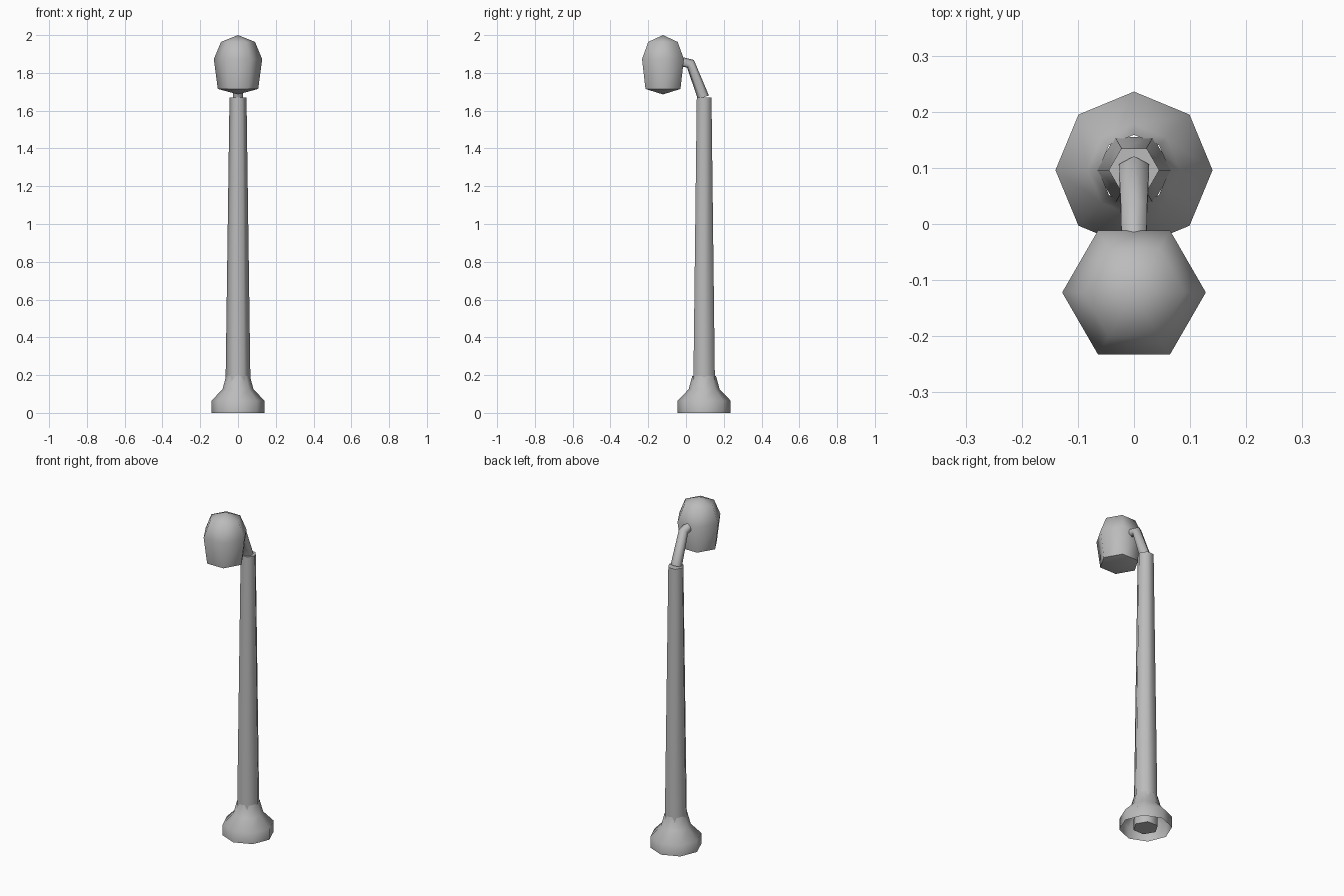
import bpy, bmesh, math
from mathutils import Vector

cube = bpy.data.objects.get("Cube")
if cube:
    bpy.data.objects.remove(cube, do_unlink=True)

GREY = (0.5, 0.5, 0.5, 1)
grey = bpy.data.materials.new("grey_metal")
grey.use_nodes = True
grey.diffuse_color = GREY
grey.node_tree.nodes["Principled BSDF"].inputs["Base Color"].default_value = GREY


def finish(name, bm):
    """Turn a bmesh into a softly shaded grey object."""
    bmesh.ops.remove_doubles(bm, verts=bm.verts, dist=0.0001)
    bmesh.ops.recalc_face_normals(bm, faces=bm.faces)
    mesh = bpy.data.meshes.new(name)
    bm.to_mesh(mesh)
    bm.free()
    mesh.materials.append(grey)
    obj = bpy.data.objects.new(name, mesh)
    bpy.context.collection.objects.link(obj)
    bpy.ops.object.select_all(action="DESELECT")
    obj.select_set(True)
    bpy.context.view_layer.objects.active = obj
    bpy.ops.object.shade_smooth_by_angle(angle=math.radians(62))
    return obj


def bridge(bm, rings):
    """Join consecutive rings of vertices with quads."""
    for low, high in zip(rings, rings[1:]):
        n = len(low)
        for i in range(n):
            j = (i + 1) % n
            bm.faces.new((low[i], low[j], high[j], high[i]))


def lathe(name, profile, sides, y, caps=False):
    """Revolve (radius, z) points about a vertical axis; radius 0 is a tip."""
    bm = bmesh.new()
    rings = []
    for r, z in profile:
        angles = [math.tau * i / sides for i in range(sides)]
        rings.append([bm.verts.new((r * math.cos(a), y + r * math.sin(a), z)) for a in angles])
    bridge(bm, rings)
    if caps:
        bm.faces.new(rings[0])
        bm.faces.new(rings[-1])
    return finish(name, bm)


def tube(name, path, sides):
    """Sweep a polygon with a corner on top along (y, z, radius) points."""
    bm = bmesh.new()
    pts = [Vector((0, y, z)) for y, z, r in path]
    rings = []
    for k, p in enumerate(pts):
        before = (p - pts[k - 1]).normalized() if k else Vector()
        after = (pts[k + 1] - p).normalized() if k + 1 < len(pts) else Vector()
        along = (before + after).normalized()
        up = along.cross(Vector((1, 0, 0)))
        r = path[k][2]
        rings.append([bm.verts.new(p + r * (up * math.cos(a) + Vector((math.sin(a), 0, 0))))
                      for a in (math.tau * i / sides for i in range(sides))])
    bridge(bm, rings)
    bm.faces.new(rings[0])
    bm.faces.new(rings[-1])
    return finish(name, bm)


POLE_Y, HEAD_Y = 0.096, -0.122

# Flared foot, open underneath and around the pole
lathe("base", [(0.14, 0), (0.14, 0.065), (0.082, 0.125), (0.063, 0.195)], 8, POLE_Y)

# Tapered pole standing inside the foot
lathe("pole", [(0.068, 0.003), (0.045, 1.67)], 6, POLE_Y, caps=True)

# Bent arm from the pole top to the back of the lamp
tube("arm", [(0.092, 1.67, 0.031), (0.024, 1.848, 0.027), (-0.06, 1.868, 0.025)], 6)

# Faceted lamp head with pointed top and bottom
lathe("lamp_head", [(0, 1.686), (0.107, 1.715), (0.128, 1.873), (0.09, 1.964), (0, 2)], 6, HEAD_Y)
